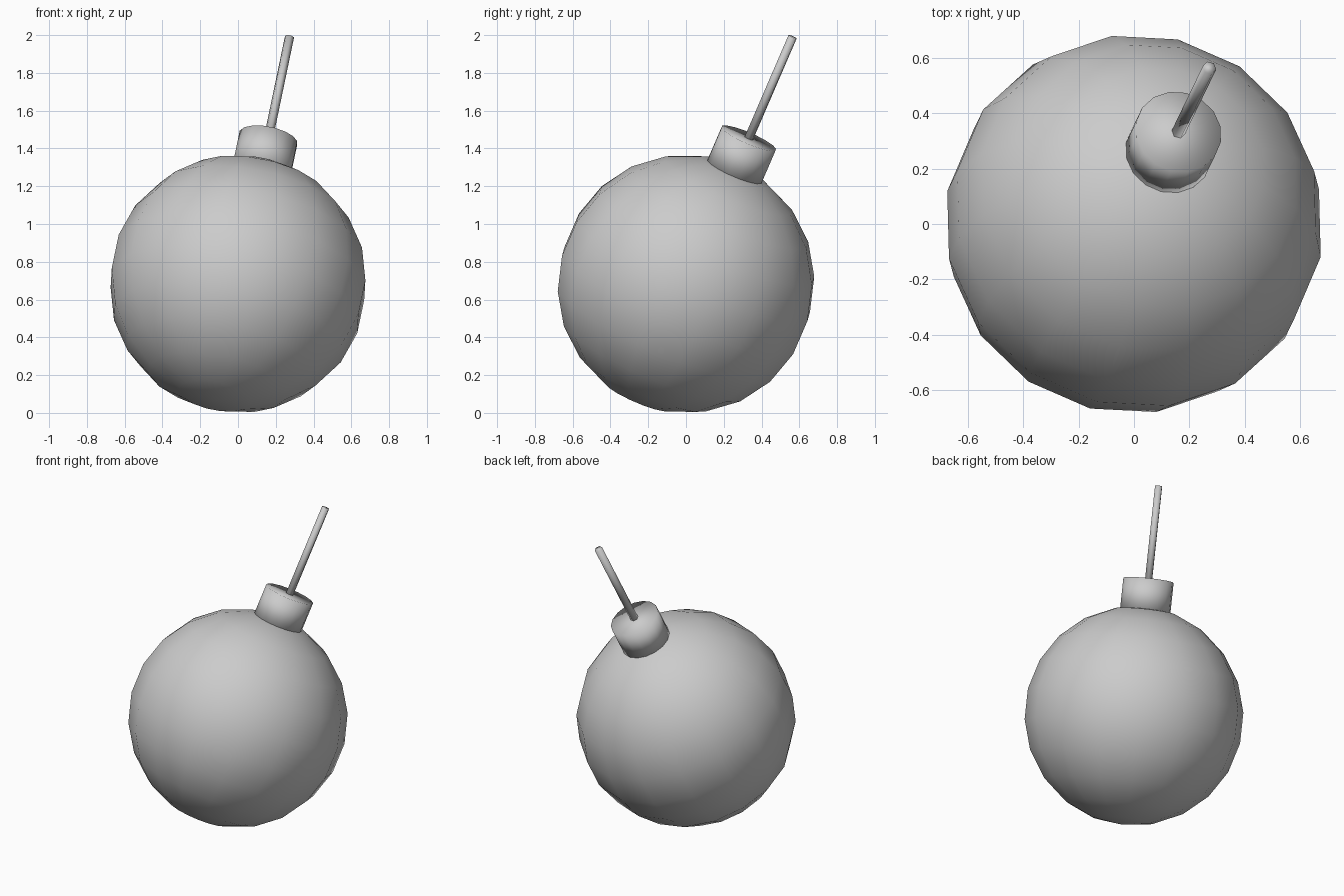
import bpy
from math import radians
from mathutils import Matrix, Vector

if "Cube" in bpy.data.objects:
    bpy.data.objects.remove(bpy.data.objects["Cube"])

R = 0.685                      # body radius
CENTRE = Vector((0, 0, 0.683))
# Whole bomb leans along one axis; the last turn sets where the facets fall
TILT = (Matrix.Rotation(radians(64.2), 4, 'Z')
        @ Matrix.Rotation(radians(25.6), 4, 'Y')
        @ Matrix.Rotation(radians(13.7), 4, 'Z'))


def finish(name):
    ob = bpy.context.object
    ob.name = name
    ob.data.transform(Matrix.Translation(CENTRE) @ TILT @ ob.matrix_basis)
    ob.matrix_basis = Matrix.Identity(4)
    bpy.ops.object.shade_smooth()
    return ob


def rod(name, sides, radius, start, end):
    bpy.ops.mesh.primitive_cylinder_add(
        vertices=sides, radius=radius, depth=end - start,
        location=(0, 0, (start + end) / 2))
    return finish(name)


# Round body
bpy.ops.mesh.primitive_uv_sphere_add(segments=16, ring_count=11, radius=R)
finish("bomb_body")

# Collar the fuse comes out of
rod("fuse_collar", 16, 0.158, 0.64, 0.855)

# Fuse
rod("fuse", 6, 0.025, 0.82, 1.45)
